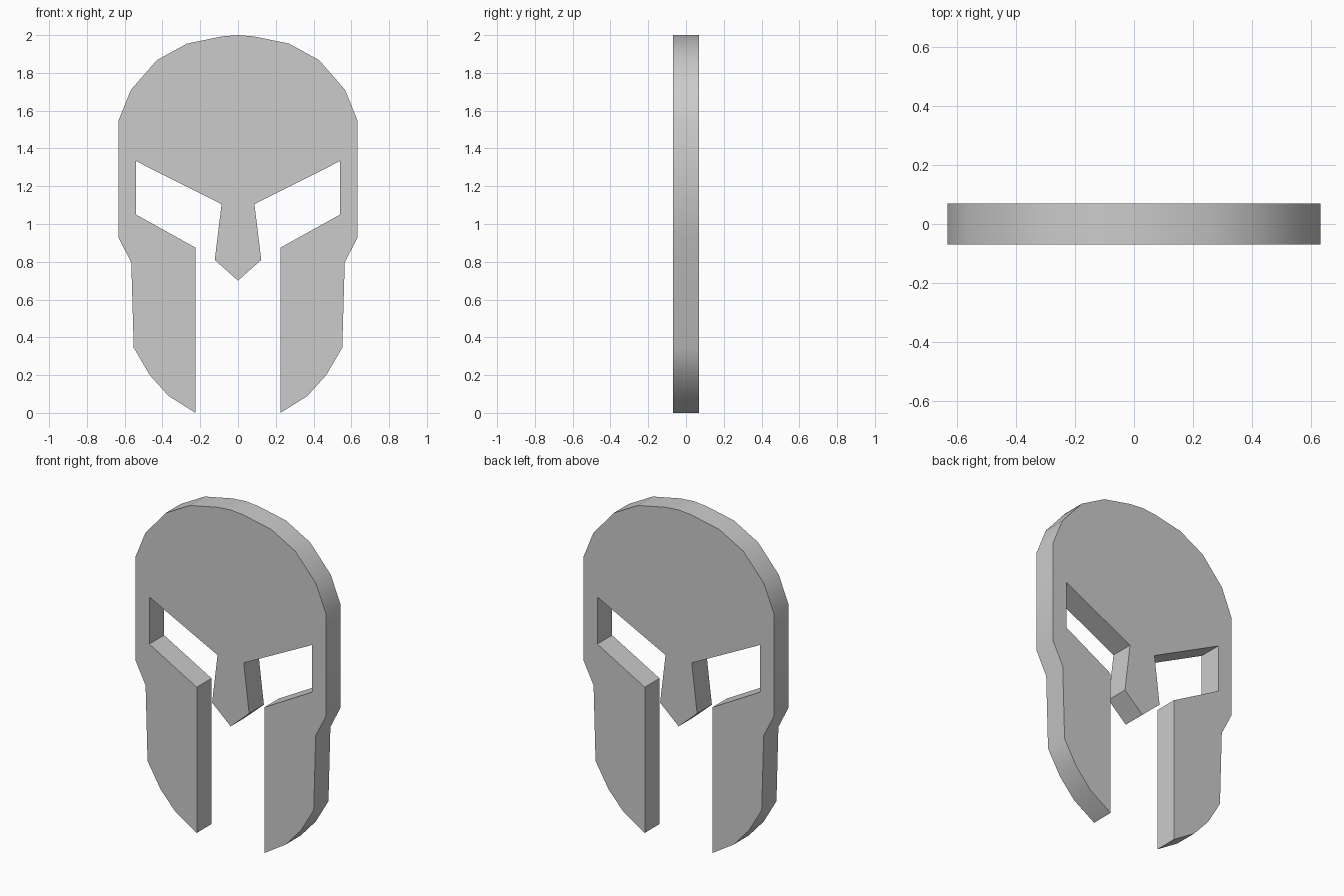
import bpy
import bmesh
import math
from mathutils import Vector

cube = bpy.data.objects.get("Cube")
if cube:
    bpy.data.objects.remove(cube, do_unlink=True)

HALF_DEPTH = 0.07

# Half outline as (x, z), from crown down the outside, then up around the eye to the nose tip
half_outline = [
    (0, 2.0), (0.085, 1.993), (0.27, 1.955), (0.43, 1.867), (0.567, 1.71), (0.633, 1.547),  # dome
    (0.633, 0.93), (0.565, 0.795), (0.552, 0.345), (0.467, 0.2), (0.368, 0.09), (0.225, 0),  # cheek
    (0.225, 0.875), (0.54, 1.05), (0.54, 1.333),  # eye opening
    (0.087, 1.105), (0.123, 0.81), (0, 0.7),  # nose guard
]
mirrored = [(-x, z) for x, z in reversed(half_outline[1:-1])]
outline = half_outline + mirrored

# Plain grey material
grey = bpy.data.materials.new("plain_grey")
grey.use_nodes = True
colour = (0.6, 0.6, 0.6, 1)
grey.diffuse_color = colour
grey.node_tree.nodes["Principled BSDF"].inputs["Base Color"].default_value = colour

# Flat helmet plate extruded from the outline
bm = bmesh.new()
front = bm.faces.new([bm.verts.new((x, -HALF_DEPTH, z)) for x, z in outline])
extruded = bmesh.ops.extrude_face_region(bm, geom=[front], use_keep_orig=True)
back_verts = [g for g in extruded["geom"] if isinstance(g, bmesh.types.BMVert)]
bmesh.ops.translate(bm, verts=back_verts, vec=Vector((0, 2 * HALF_DEPTH, 0)))
bmesh.ops.recalc_face_normals(bm, faces=bm.faces)

mesh = bpy.data.meshes.new("helmet_plate")
bm.to_mesh(mesh)
bm.free()
mesh.materials.append(grey)
helmet = bpy.data.objects.new("helmet_plate", mesh)
bpy.context.collection.objects.link(helmet)

# Smooth rim with crisp corners
bpy.ops.object.select_all(action="DESELECT")
helmet.select_set(True)
bpy.context.view_layer.objects.active = helmet
bpy.ops.object.shade_smooth_by_angle(angle=math.radians(30))
